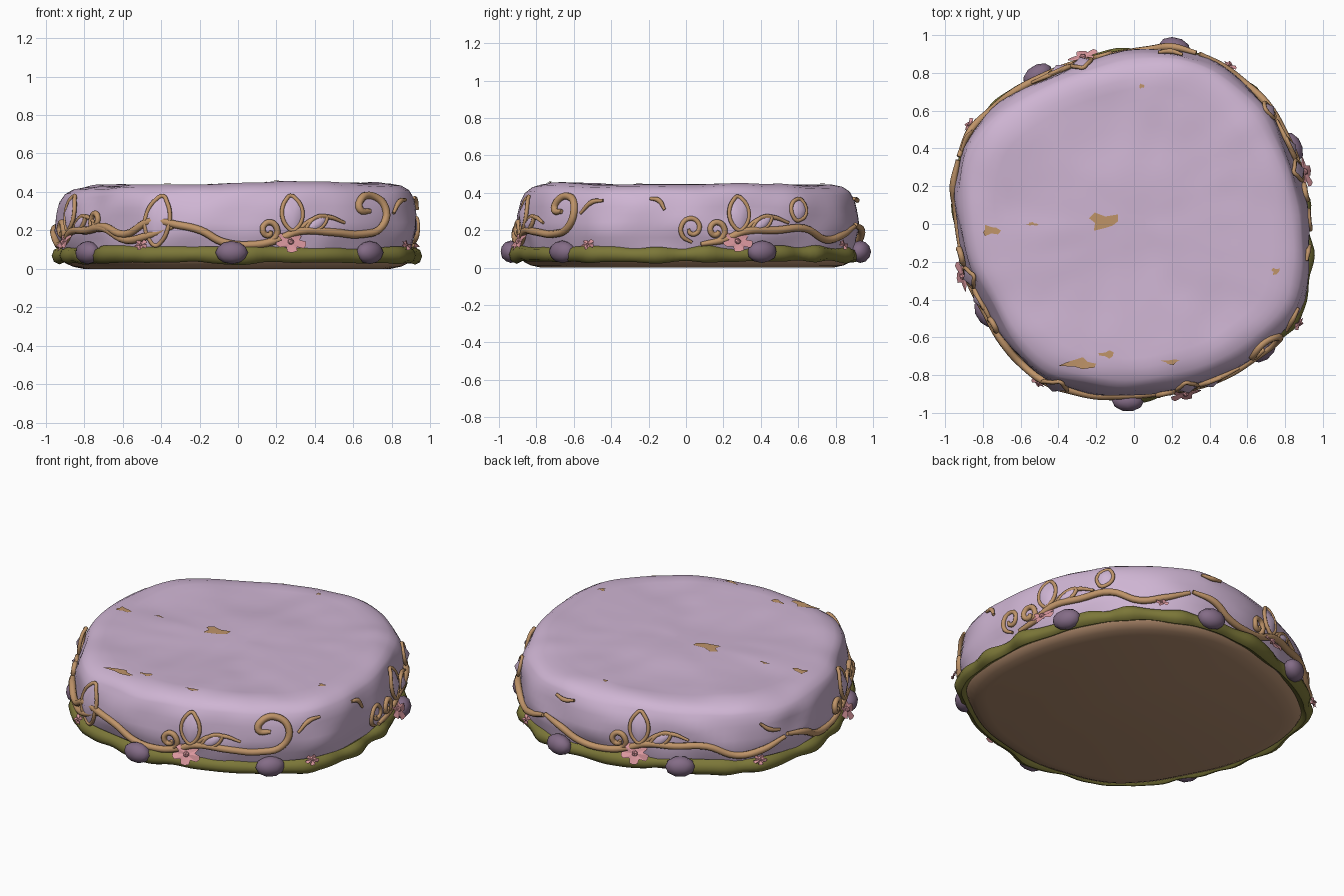
import bpy, bmesh, math
from mathutils import Vector, Matrix, noise

if bpy.data.objects.get("Cube"):
    bpy.data.objects.remove(bpy.data.objects["Cube"])


def material(name, r, g, b):
    m = bpy.data.materials.new(name)
    m.use_nodes = True
    m.diffuse_color = (r, g, b, 1)
    m.node_tree.nodes["Principled BSDF"].inputs["Base Color"].default_value = (r, g, b, 1)
    return m


LILAC = material("lilac icing", .62, .46, .65)
GOLD = material("worn gold", .52, .295, .14)
MOSS = material("moss green", .20, .185, .04)
BERRY = material("dusky plum", .23, .15, .24)
PINK = material("petal pink", .70, .31, .34)
TAN = material("earth tan", .46, .27, .16)

# Plan outline: radius every 15 degrees, counter-clockwise from +x
OUTLINE = [.93, .92, .925, .95, .96, .96, .925, .90, .91, .95, 1.0, .98,
           .945, .925, .91, .94, .96, .93, .92, .91, .935, .96, 1.0, .97]
# Side profile: height and share of the outline radius
PROFILE = [(0, .84), (.012, .9), (.03, .94), (.06, .96), (.12, .98), (.2, 1), (.3, .99),
           (.36, .975), (.4, .945), (.425, .9), (.44, .83)]


def outline(deg):
    t = (deg % 360) / 15
    i, f = int(t), t % 1
    a, b, c, d = (OUTLINE[(i + k) % 24] for k in (-1, 0, 1, 2))
    return b + .5 * f * (c - a + f * (2*a - 5*b + 4*c - d + f * (3*(b - c) + d - a)))


def share(z):
    for (z0, s0), (z1, s1) in zip(PROFILE, PROFILE[1:]):
        if z <= z1:
            return s0 + (s1 - s0) * (z - z0) / (z1 - z0)
    return PROFILE[-1][1]


def surf(deg, z, out=0.0):
    r = outline(deg) * share(z) + out
    a = math.radians(deg)
    return Vector((r * math.cos(a), r * math.sin(a), z))


def top_z(x, y):
    wave = noise.noise(Vector((x * 2.2, y * 2.2, 3)))
    return .438 + .012 * x + .018 * wave + .006 * noise.noise(Vector((x * 6, y * 6, 8)))


def finish(name, bm, mat, angle=50):
    me = bpy.data.meshes.new(name)
    bm.to_mesh(me)
    bm.free()
    me.materials.append(mat)
    ob = bpy.data.objects.new(name, me)
    bpy.context.collection.objects.link(ob)
    bpy.ops.object.select_all(action='DESELECT')
    ob.select_set(True)
    bpy.context.view_layer.objects.active = ob
    bpy.ops.object.shade_smooth_by_angle(angle=math.radians(angle))


def loft(name, rings, mat, closed=False):
    bm = bmesh.new()
    vs = [[bm.verts.new(p) for p in ring] for ring in rings]
    for a, b in zip(vs, vs[1:] + (vs[:1] if closed else [])):
        for i in range(len(a)):
            j = (i + 1) % len(a)
            bm.faces.new((a[i], a[j], b[j], b[i]))
    if not closed:
        bm.faces.new(vs[0])
        bm.faces.new(vs[-1])
    bmesh.ops.recalc_face_normals(bm, faces=bm.faces)
    finish(name, bm, mat)


# Tan base
loft("base", [[surf(d, z) for d in range(0, 360, 4)] for z in (0, .012, .03, .06, .09)], TAN)


# Cushion-shaped body with soft dents around the side
def body_point(deg, z):
    p = surf(deg, z)
    dent = noise.noise(Vector((p.x * 4, p.y * 4, z * 7))) - .3
    p *= 1 + .024 * dent * min(1, (.44 - z) * 12)
    p.z = z * (1 + (top_z(p.x, p.y) / .44 - 1) * min(1, z / .4))
    return p


levels = [.05, .08, .12, .16, .2, .24, .28, .32, .36, .385, .4, .415, .425, .433, .44]
rings = [[body_point(d, z) for d in range(0, 360, 3)] for z in levels]
for k in range(11, 0, -1):
    ring = []
    for d in range(0, 360, 3):
        p = surf(d, .44) * (k / 11.8)
        ring.append((p.x, p.y, top_z(p.x, p.y)))
    rings.append(ring)
loft("body", rings, LILAC)

# Lumpy moss rope around the foot
rings = []
for d in range(0, 360, 2):
    c = surf(d, .07)
    lump = noise.noise(c * 7)
    c = surf(d, .072 + .012 * noise.noise(c * 5 + Vector((9, 0, 0))), .008 + .018 * lump)
    r = .04 + .014 * lump
    u = Vector((c.x, c.y, 0)).normalized()
    rings.append([c + u * (r * .85 * math.cos(q * math.pi / 4))
                  + Vector((0, 0, r * math.sin(q * math.pi / 4))) for q in range(8)])
loft("moss_rope", rings, MOSS, closed=True)


# Gold vines: round curves laid on the side of the body
def vine(name, side, pts, radius=.02, out=.004, closed=False):
    cu = bpy.data.curves.new(name, 'CURVE')
    cu.dimensions = '3D'
    cu.bevel_depth = radius
    cu.bevel_resolution = 2
    cu.resolution_u = 5
    cu.use_fill_caps = True
    sp = cu.splines.new('BEZIER')
    sp.bezier_points.add(len(pts) - 1)
    sp.use_cyclic_u = closed
    for i, (bp, (d, z)) in enumerate(zip(sp.bezier_points, pts)):
        bp.co = surf(side + d, z, out)
        bp.handle_left_type = bp.handle_right_type = 'AUTO'
        bp.radius = .6 if not closed and i in (0, len(pts) - 1) else 1
    cu.materials.append(GOLD)
    ob = bpy.data.objects.new(name, cu)
    bpy.context.collection.objects.link(ob)


def spiral(d, z, size, turn=1):
    pts = []
    for k in range(9):
        a = math.radians(turn * k * 55 - 90)
        r = size * (1 - k / 11)
        pts.append((d + math.degrees(r * math.cos(a)), z + r * math.sin(a)))
    return pts


# Pointed leaf with a raised lilac blade and a gold edge
def leaf(name, side, d, z, w, h, tilt=0):
    edge = []
    for k in range(10):
        a = -math.tau * k / 10
        x = w * math.sin(a) * abs(math.sin(a)) ** .4
        y = h * math.cos(a)
        t = math.radians(tilt)
        edge.append((d + math.degrees(x * math.cos(t) + y * math.sin(t)),
                     z + y * math.cos(t) - x * math.sin(t)))
    vine(name + "_edge", side, edge, .011, .008, True)
    bm = bmesh.new()
    rim = [bm.verts.new(surf(side + p, q, .01)) for p, q in edge]
    mid = bm.verts.new(surf(side + d, z, .036))
    for a, b in zip(rim, rim[1:] + rim[:1]):
        bm.faces.new((a, b, mid))
    finish(name, bm, LILAC)


# Five-petalled flower facing outward and slightly up
def flower(name, deg, z, size):
    bm = bmesh.new()
    c = surf(deg, z, .04)
    n = (Vector((c.x, c.y, 0)).normalized() + Vector((0, 0, .6))).normalized()
    place = Matrix.Translation(c) @ n.to_track_quat('Z', 'Y').to_matrix().to_4x4()
    mid = bm.verts.new(place @ Vector((0, 0, 0)))
    ring = []
    for k in range(20):
        a = math.tau * (k / 20 + .05)
        r = size * (.58, .95, 1, .95)[k % 4]
        ring.append(bm.verts.new(place @ Vector((r * math.cos(a), r * .75 * math.sin(a),
                                                 .006 * math.cos(a * 5)))))
    for a, b in zip(ring, ring[1:] + ring[:1]):
        bm.faces.new((a, b, mid))
    bmesh.ops.create_icosphere(bm, subdivisions=1, radius=size * .22, matrix=place)
    finish(name, bm, PINK, 30)


START = [(-62, .2), (-48, .22), (-38, .18), (-28, .25)]
MIDDLE = [(-20, .23), (-12, .2), (-5, .14), (5, .125), (13, .15), (20, .195)]
CURL_END = [(32, .19), (42, .18), (50, .22), (52, .32), (48, .38), (43, .36), (42, .31), (46, .30)]
RUN_ON = [(31, .2), (42, .21), (52, .15), (60, .17), (69, .22)]

for label, side in (("front", 270), ("left", 0), ("back", 90), ("right", 180)):
    path = MIDDLE + (CURL_END if label == "front" else RUN_ON)
    if label == "front":
        path = START + path
    if label == "left":
        path = path[3:]
    vine(label + "_vine", side, path)
    vine(label + "_curl", side, spiral(10, .2, .06), .016)
    vine(label + "_shoot", side, [(19, .18), (24, .25), (30, .27), (36, .24)], .013)
    leaf(label + "_crown_leaf", side, 18, .29, .06, .09)
    leaf(label + "_side_leaf", side, 26, .235, .03, .07, 60)
    flower(label + "_flower", side + 17, .14, .085)
    flower(label + "_small_flower", side + 59, .125, .042)

# Single leaves, twigs and curls
leaf("front_bud_leaf", 270, -26, .25, .07, .13, 8)
leaf("left_bud_leaf", 0, 40, .31, .05, .06, 20)
vine("front_twig", 270, [(55, .29), (59, .35), (63, .36)], .014)
vine("front_tail_curl", 270, spiral(-54, .25, .055, -1), .015)
vine("left_twig", 0, [(-12, .37), (-9, .36), (-7, .31)], .014)
vine("left_ring", 0, spiral(2, .21, .075, -1), .013)
vine("back_twig", 90, [(-16, .37), (-12, .36), (-8, .37)], .014)
vine("right_twig", 180, [(-30, .33), (-27, .29), (-23, .27)], .014)

# Plum berries set into the moss
BERRIES = [(268, .045), (316, .02), (211, .03), (123, .05), (77, .03), (26, .035)]
for i, (deg, out) in enumerate(BERRIES):
    bm = bmesh.new()
    c = surf(deg, .085, out)
    place = Matrix.Translation(c) @ Matrix.Rotation(math.radians(deg), 4, 'Z')
    bmesh.ops.create_icosphere(bm, subdivisions=2, radius=1,
                               matrix=place @ Matrix.Diagonal((.056, .085, .06, 1)))
    finish(f"berry_{i + 1}", bm, BERRY)

# Thin worn gold patches on the top
for i, (x, y, w, h) in enumerate([(-.16, .015, .09, .05), (-.76, -.035, .05, .03), (-.54, 0, .03, .01),
                                  (-.29, -.74, .1, .03), (-.14, -.69, .05, .02), (.2, -.73, .05, .015),
                                  (.75, -.25, .025, .02), (.04, .73, .015, .015)]):
    bm = bmesh.new()
    ring = []
    for k in range(9):
        a = math.tau * k / 9
        s = .85 + .35 * math.sin(k * 2.3 + i)
        px, py = x + w * s * math.cos(a), y + h * s * math.sin(a)
        ring.append(bm.verts.new((px, py, top_z(px, py) + .005)))
    bm.faces.new(ring)
    bmesh.ops.triangulate(bm, faces=bm.faces)
    finish(f"gold_patch_{i + 1}", bm, GOLD)
